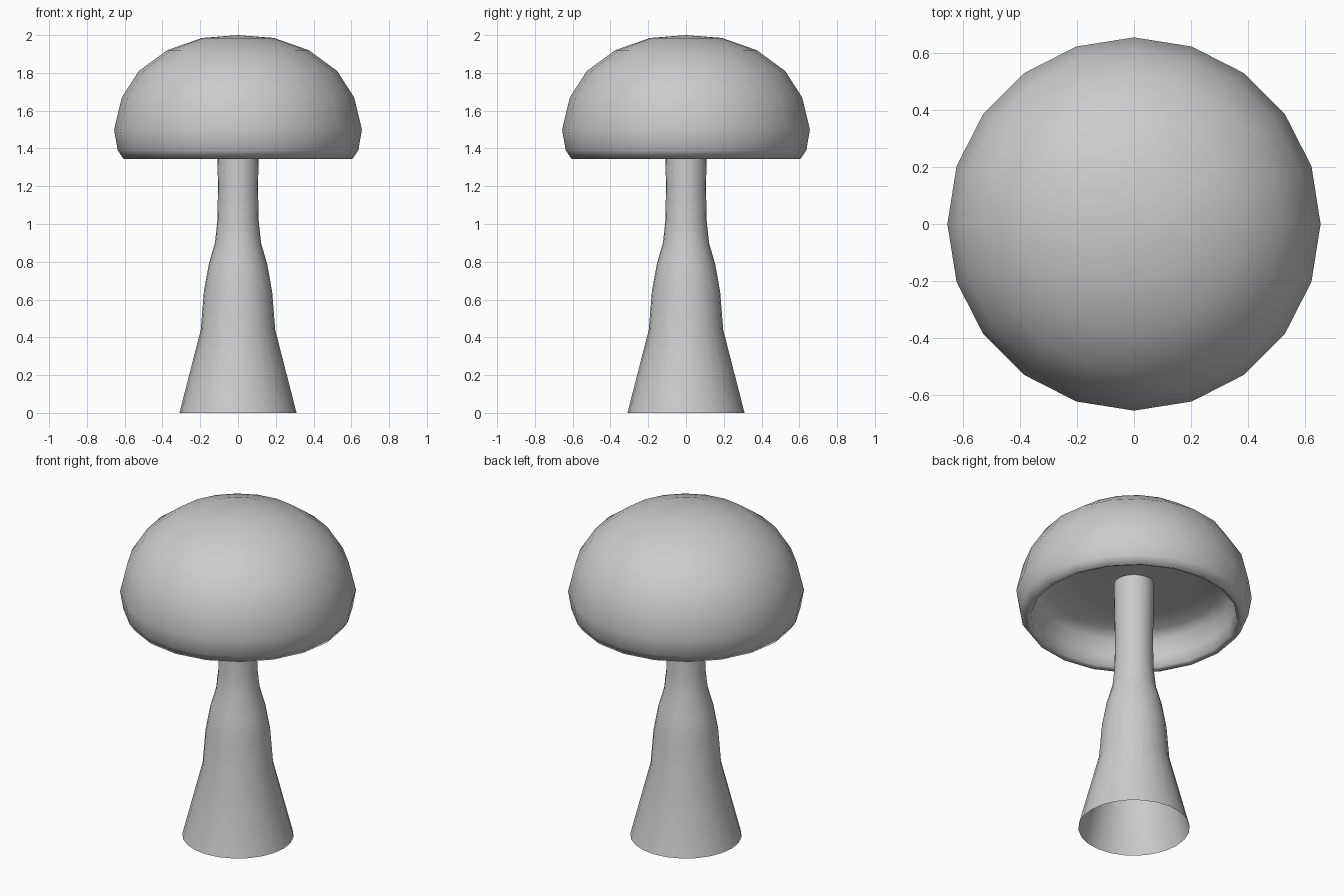
import bpy, bmesh
from math import cos, sin, pi, radians

if "Cube" in bpy.data.objects:
    bpy.data.objects.remove(bpy.data.objects["Cube"])


def lathe(name, profile, sides, angle):
    """Revolve (radius, height) points round z; radius 0 becomes a pole."""
    bm = bmesh.new()
    rings = []
    for r, z in profile:
        n = sides if r > 0 else 1
        rings.append([bm.verts.new((r * cos(2 * pi * i / sides),
                                    r * sin(2 * pi * i / sides), z)) for i in range(n)])
    for a, b in zip(rings, rings[1:]):
        for i in range(sides):
            j = (i + 1) % sides
            quad = [a[i % len(a)], a[j % len(a)], b[j % len(b)], b[i % len(b)]]
            bm.faces.new(list(dict.fromkeys(quad)))
    mesh = bpy.data.meshes.new(name)
    bm.to_mesh(mesh)
    bm.free()
    ob = bpy.data.objects.new(name, mesh)
    bpy.context.collection.objects.link(ob)
    bpy.ops.object.select_all(action='DESELECT')
    ob.select_set(True)
    bpy.context.view_layer.objects.active = ob
    bpy.ops.object.shade_smooth_by_angle(angle=radians(angle))
    return ob


# Flared hollow stem, open at the base
lathe("stem", [(0.31, 0), (0.197, 0.44), (0.181, 0.64), (0.154, 0.79), (0.122, 0.9),
               (0.109, 1.02), (0.106, 1.2), (0.109, 1.35), (0.113, 1.57)], 24, 60)

# Domed cap with a rolled rim and a recessed underside
lathe("cap", [(0, 1.56), (0.3, 1.56), (0.49, 1.55), (0.545, 1.51), (0.565, 1.42),
              (0.575, 1.355), (0.605, 1.343), (0.637, 1.39), (0.656, 1.5),
              (0.615, 1.67), (0.525, 1.81), (0.375, 1.92), (0.19, 1.985), (0, 2.0)], 20, 80)
